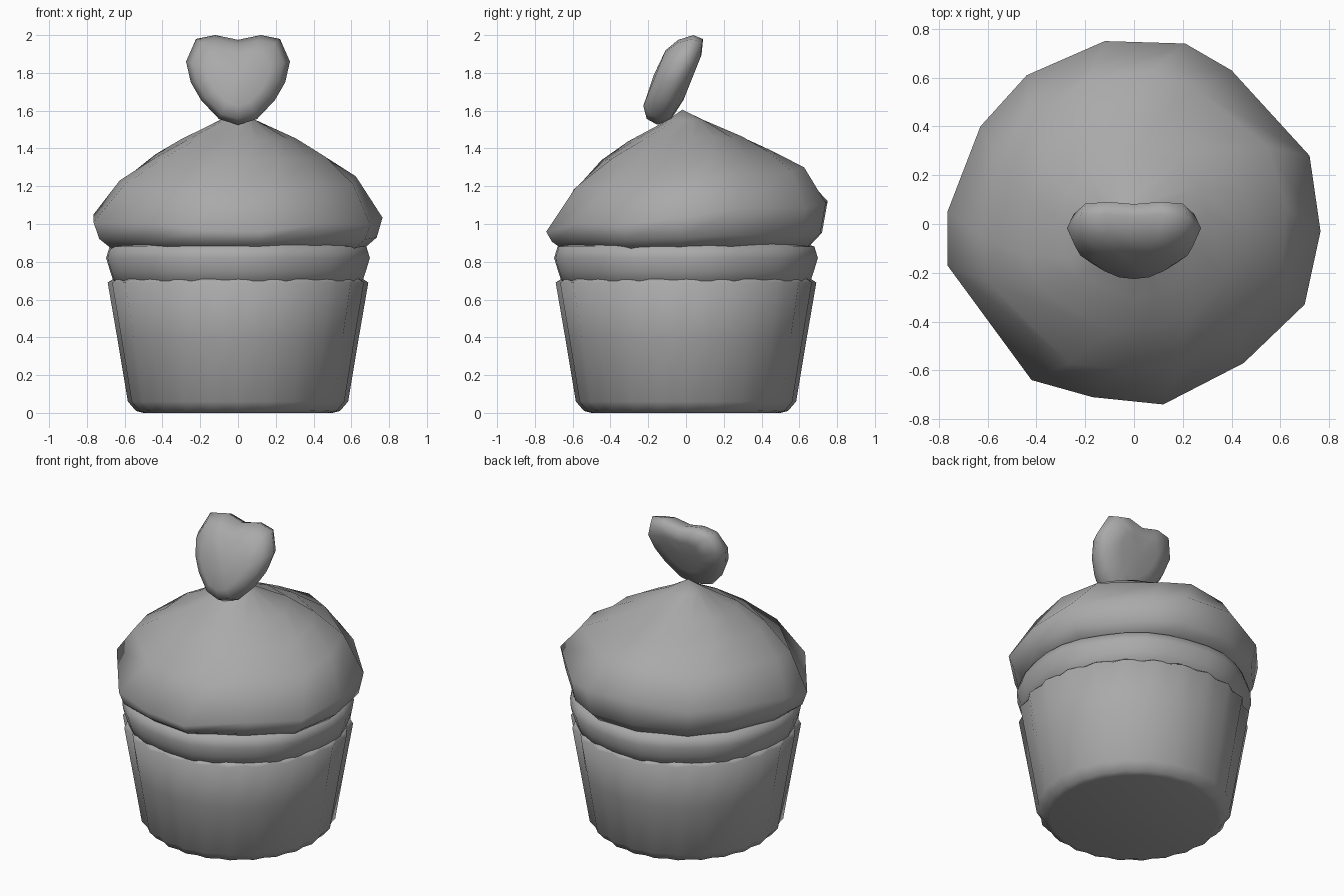
import bpy, bmesh
from math import sin, cos, pi, atan2, hypot

cube = bpy.data.objects.get("Cube")
if cube:
    bpy.data.objects.remove(cube, do_unlink=True)

grey = bpy.data.materials.new("plain grey")
grey.use_nodes = True
grey.diffuse_color = (0.4, 0.4, 0.4, 1)
grey.node_tree.nodes["Principled BSDF"].inputs["Base Color"].default_value = (0.4, 0.4, 0.4, 1)


def skin(name, rings, start, end):
    """Bridge rings of points and close both ends with a fan to a tip."""
    bm = bmesh.new()
    loops = [[bm.verts.new(p) for p in ring] for ring in rings]
    n = len(loops[0])
    for low, high in zip(loops, loops[1:]):
        for i in range(n):
            j = (i + 1) % n
            bm.faces.new((low[i], low[j], high[j], high[i]))
    for tip, loop in ((start, loops[0]), (end, loops[-1])):
        v = bm.verts.new(tip)
        for i in range(n):
            bm.faces.new((v, loop[i], loop[(i + 1) % n]))
    bmesh.ops.recalc_face_normals(bm, faces=bm.faces)
    mesh = bpy.data.meshes.new(name)
    bm.to_mesh(mesh)
    bm.free()
    for poly in mesh.polygons:
        poly.use_smooth = True
    mesh.materials.append(grey)
    obj = bpy.data.objects.new(name, mesh)
    bpy.context.collection.objects.link(obj)
    return obj


def circle(count, z, radius):
    """Ring whose radius may vary with the point index."""
    return [(radius(i) * cos(2 * pi * i / count),
             radius(i) * sin(2 * pi * i / count), z) for i in range(count)]


# Pleated paper wrapper: height, outer radius, pleat depth
wrapper_profile = [(0.0, 0.5, 0), (0.01, 0.54, 0.015), (0.06, 0.583, 0.015),
                   (0.4, 0.64, 0.018), (0.69, 0.69, 0.028), (0.71, 0.66, 0.01)]
skin("wrapper",
     [circle(48, z, lambda i, r=r, d=d: r - d * (i % 2)) for z, r, d in wrapper_profile],
     (0, 0, 0), (0, 0, 0.71))

# Cake edge bulging over the wrapper
cake_profile = [(0.66, 0.6), (0.7, 0.66), (0.75, 0.677), (0.82, 0.698),
                (0.88, 0.68), (0.91, 0.6)]
skin("cake_rim",
     [circle(32, z, lambda i, r=r: r + 0.006 * sin(i * pi / 2)) for z, r in cake_profile],
     (0, 0, 0.66), (0, 0, 0.91))

# Swirled frosting: irregular outline, shrunk and twisted upward
outline = [(0.765, -0.03), (0.72, 0.28), (0.4, 0.63), (0.21, 0.74), (-0.12, 0.75),
           (-0.44, 0.61), (-0.63, 0.4), (-0.765, 0.05), (-0.765, -0.17),
           (-0.42, -0.64), (-0.17, -0.71), (0.12, -0.74), (0.45, -0.57), (0.7, -0.33)]
# height, scale, twist, tilt towards the back
frosting_profile = [(0.87, 0.87, 0, 0.01), (0.93, 0.96, 0, 0.02), (1.04, 1.0, 0, 0.07),
                    (1.24, 0.82, 0.15, 0.05), (1.36, 0.6, 0.35, 0.02),
                    (1.45, 0.4, 0.55, 0.01), (1.55, 0.13, 0.8, 0)]
frosting_rings = []
for z, scale, twist, tilt in frosting_profile:
    ring = []
    for x, y in outline:
        a, r = atan2(y, x) + twist, hypot(x, y) * scale
        wave = 0.25 * tilt * sin(5 * a)
        ring.append((r * cos(a), r * sin(a), z + tilt * sin(a) + wave))
    frosting_rings.append(ring)
skin("frosting", frosting_rings, (0, 0, 0.87), (0, -0.02, 1.605))

# Leaning heart topper: half outline mirrored, layered front to back
half = [(0.1, 1.555), (0.195, 1.655), (0.25, 1.75), (0.275, 1.86),
        (0.222, 1.98), (0.12, 2.0)]
heart = [(0, 1.525)] + half + [(0, 1.975)] + [(-x, z) for x, z in reversed(half)]
middle = 1.79


def heart_point(x, z, scale, depth):
    z = middle + (z - middle) * scale
    return (x * scale, -0.06 + 0.4 * (z - middle) + depth, z)


layers = [(0.62, -0.1), (0.88, -0.055), (1, 0.015), (0.9, 0.075), (0.5, 0.1)]
skin("heart_topper",
     [[heart_point(x, z, s, d) for x, z in heart] for s, d in layers],
     heart_point(0, middle, 1, -0.11), heart_point(0, middle, 1, 0.095))
